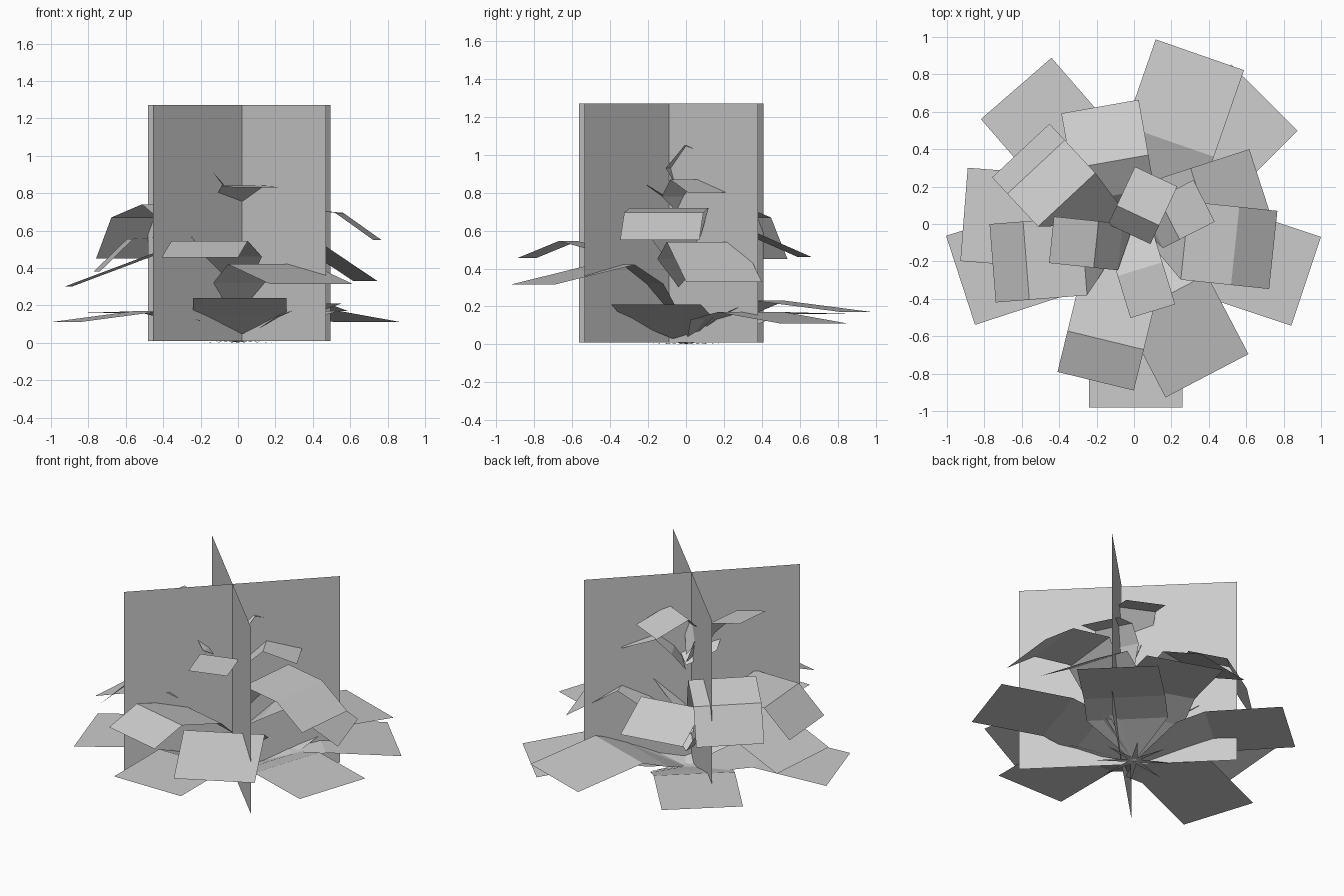
import bpy
import math


def make_mesh(name, verts, faces):
    mesh = bpy.data.meshes.new(name)
    mesh.from_pydata(verts, [], faces)
    obj = bpy.data.objects.new(name, mesh)
    bpy.context.collection.objects.link(obj)
    return obj


def card(name, a, b, z0=0.01, z1=1.27):
    make_mesh(name, [(*a, z0), (*b, z0), (*b, z1), (*a, z1)], [(0, 1, 2, 3)])


def leaf(name, angle, width, base_z, rows, shift=0.0):
    """Bent leaf card: pointed base on the stem, then full-width rows of (radius, z)."""
    a = math.radians(angle)
    c, s = math.cos(a), math.sin(a)
    verts = [(0, 0, base_z)]
    for r, z in rows:
        for side in (-width / 2, width / 2):
            t = side + shift
            verts.append((r * c - t * s, r * s + t * c, z))
    faces = [(0, 1, 2)]
    for i in range(len(rows) - 1):
        k = 1 + 2 * i
        faces.append((k, k + 2, k + 3, k + 1))
    make_mesh(name, verts, faces)


# Crossed upright cards
card("upright_card_a", (-0.455, -0.565), (0.495, 0.38))
card("upright_card_b", (-0.48, 0.41), (0.47, -0.535))

# Lowest leaves, spreading near the ground
low = [
    (-90, 0.0, [(0.28, 0.145), (0.50, 0.24), (0.98, 0.24)], 0.01),
    (-18.4, 0.0, [(0.30, 0.14), (0.50, 0.21), (0.97, 0.21)], 0),
    (45, 0.0, [(0.30, 0.13), (0.50, 0.17), (0.97, 0.11)], -0.015),
    (70.8, 0.0, [(0.28, 0.15), (0.48, 0.23), (0.97, 0.17)], -0.035),
    (131, 0.0, [(0.30, 0.11), (0.48, 0.17), (0.96, 0.16)], 0),
    (-162, 0.0, [(0.30, 0.12), (0.50, 0.17), (0.975, 0.11)], 0),
    (-62.4, 0.10, [(0.25, 0.32), (0.42, 0.42), (0.90, 0.315)], -0.03),
    (175.5, 0.10, [(0.25, 0.34), (0.43, 0.48), (0.91, 0.30)], 0.02),
]
for i, (angle, z, rows, shift) in enumerate(low):
    leaf(f"low_leaf_{i + 1}", angle, 0.50, z, rows, shift)

# Middle leaves, arching and drooping
middle = [
    (-103.7, 0.20, [(0.32, 0.46), (0.64, 0.545), (0.865, 0.455)], 0),
    (-6, 0.30, [(0.28, 0.72), (0.55, 0.695), (0.755, 0.55)], -0.06),
    (184.5, 0.25, [(0.28, 0.57), (0.59, 0.555), (0.77, 0.38)], 0.15),
    (133, 0.30, [(0.34, 0.74), (0.58, 0.67), (0.70, 0.45)], 0.175),
    (100, 0.25, [(0.17, 0.48), (0.35, 0.59), (0.65, 0.46)], 0.07),
    (18, 0.25, [(0.22, 0.45), (0.38, 0.54), (0.71, 0.33)], -0.02),
]
for i, (angle, z, rows, shift) in enumerate(middle):
    leaf(f"middle_leaf_{i + 1}", angle, 0.42, z, rows, shift)

# Small top leaves
top = [
    (174, 0.70, [(0.06, 0.85), (0.19, 1.02), (0.43, 1.09)], 0.13),
    (-73, 0.68, [(0.10, 0.76), (0.24, 0.84), (0.475, 0.83)], -0.04),
    (65, 0.75, [(-0.06, 0.93), (0.05, 1.05), (0.28, 0.97)], 0),
    (27, 0.65, [(0.08, 0.78), (0.18, 0.87), (0.39, 0.80)], -0.06),
]
for i, (angle, z, rows, shift) in enumerate(top):
    leaf(f"top_leaf_{i + 1}", angle, 0.25, z, rows, shift)

# Thin root spikes around the foot
for i in range(8):
    a = math.radians(i * 45 + 10)
    tip = (0.25 * math.cos(a), 0.25 * math.sin(a), 0.0)
    px, py = -0.02 * math.sin(a), 0.02 * math.cos(a)
    make_mesh(f"root_spike_{i + 1}", [(px, py, 0.01), (-px, -py, 0.01), tip], [(0, 1, 2)])
